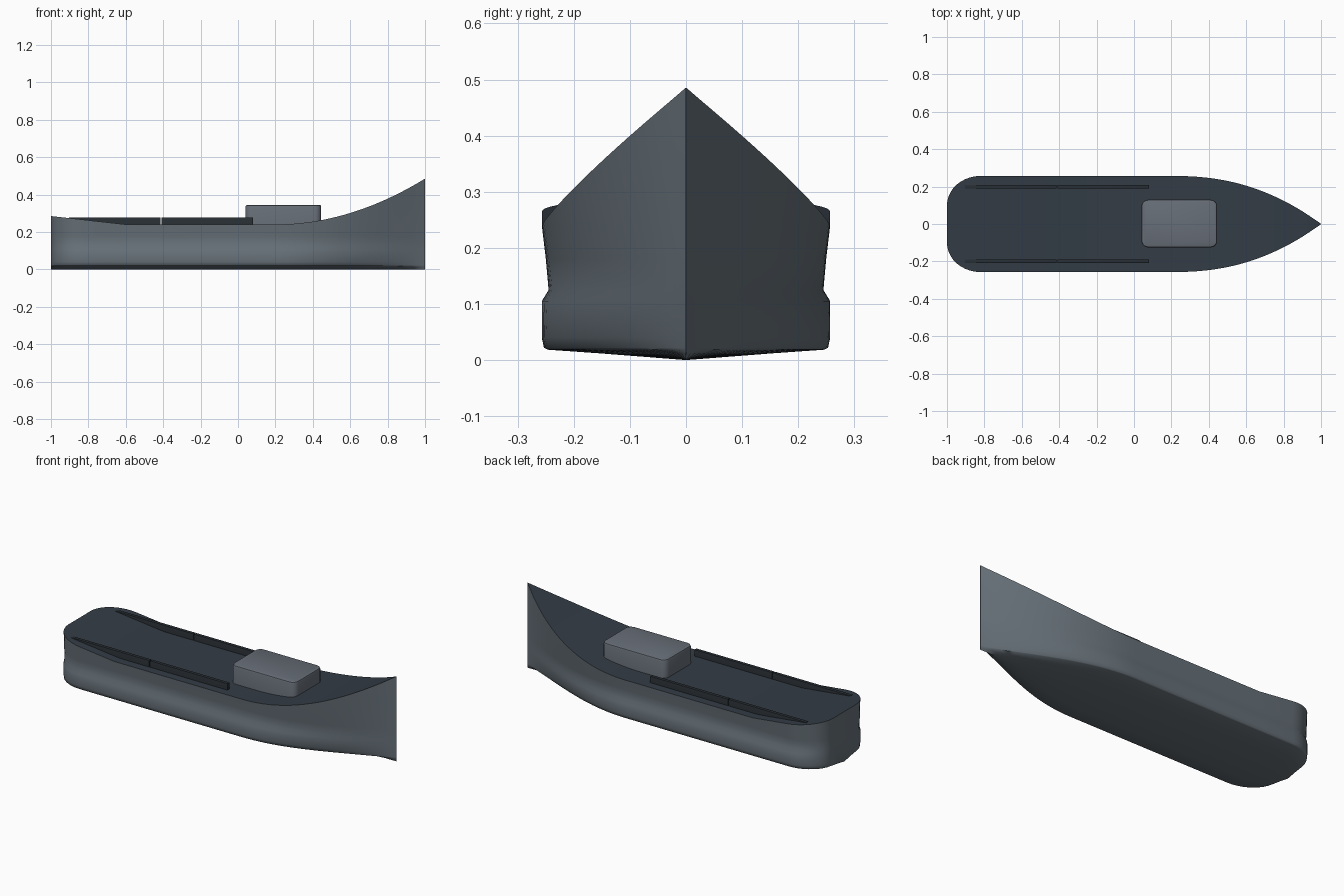
import bpy, bmesh, math

old = bpy.data.objects.get("Cube")
if old:
    bpy.data.objects.remove(old, do_unlink=True)


def material(name, rgb):
    m = bpy.data.materials.new(name)
    m.use_nodes = True
    m.diffuse_color = (*rgb, 1)
    m.node_tree.nodes["Principled BSDF"].inputs["Base Color"].default_value = (*rgb, 1)
    return m


HULL = material("hull grey", (0.135, 0.165, 0.19))
DECK = material("deck dark slate", (0.033, 0.045, 0.06))
CABIN = material("cabin grey", (0.135, 0.155, 0.185))
RAIL = material("rail charcoal", (0.022, 0.028, 0.034))


def finish(name, bm, mats, angle):
    bmesh.ops.recalc_face_normals(bm, faces=bm.faces)
    me = bpy.data.meshes.new(name)
    bm.to_mesh(me)
    bm.free()
    ob = bpy.data.objects.new(name, me)
    bpy.context.collection.objects.link(ob)
    for m in mats:
        me.materials.append(m)
    bpy.ops.object.select_all(action="DESELECT")
    ob.select_set(True)
    bpy.context.view_layer.objects.active = ob
    bpy.ops.object.shade_smooth_by_angle(angle=math.radians(angle))
    return ob


BEAM = 0.257
BOW_START = 0.2


def bow_t(x):
    return max(0.0, (x - BOW_START) / (1 - BOW_START))


def stern_width(x):
    if x >= -0.82:
        return BEAM
    u = (x + 0.82) / 0.18
    return 0.1 + (BEAM - 0.1) * math.sqrt(max(0, 1 - u * u))


def deck_width(x):
    return max(0.001, stern_width(x) * (1 - bow_t(x) ** 2.3))


def bottom_width(x):
    t = bow_t(x)
    fine = 0.8 * math.cos(math.pi * t / 2) + 0.1 * (1 + math.cos(math.pi * t))
    return max(0.001, stern_width(x) * fine)


def sheer(x):
    if x < -0.6:
        return 0.24 + 0.045 * (-0.6 - x) / 0.4
    return 0.24 + 0.245 * bow_t(x) ** 2


def section(x):
    """Half section from beside the keel up to the deck edge."""
    top, wb, wt = sheer(x), bottom_width(x), deck_width(x)
    pts = [(0.6 * wb, 0.012), (0.96 * wb, 0.0185), (0.985 * wb, 0.022)]
    side = [(0.04, 1), (0.105, 1), (0.125, 0.953), (0.18, 0.972), (top, 1)]
    for z, k in side:
        f = ((z - 0.02) / (top - 0.02)) ** 0.7
        pts.append(((wb + (wt - wb) * f) * k, z))
    return pts


# Hull: sections lofted from the rounded stern to the raked bow
stern = [-0.82 - 0.18 * math.cos(math.pi / 2 * i / 10) for i in range(11)]
xs = stern + [-0.6, -0.2] + [BOW_START + 0.8 * i / 24 for i in range(25)]
bm = bmesh.new()
rings = []
for x in xs:
    half = section(x)
    loop = [(-y, z) for y, z in reversed(half)] + [(0, 0)] + half
    rings.append([bm.verts.new((x, y, z)) for y, z in loop])
for a, b in zip(rings, rings[1:]):
    n = len(a)
    for i in range(n):
        j = (i + 1) % n
        f = bm.faces.new((a[i], a[j], b[j], b[i]))
        f.material_index = int(i == n - 1)
bm.faces.new(rings[0])
bm.faces.new(rings[-1])
finish("hull", bm, [HULL, DECK], 50)


def box(name, lo, hi, mat, corner, edge):
    bm = bmesh.new()
    bmesh.ops.create_cube(bm, size=1)
    for v in bm.verts:
        v.co = [(l + h) / 2 + c * (h - l) for l, h, c in zip(lo, hi, v.co)]
    if corner:
        upright = [e for e in bm.edges
                   if abs(e.verts[0].co.z - e.verts[1].co.z) > 0.01]
        bmesh.ops.bevel(bm, geom=upright, offset=corner, segments=5,
                        profile=0.5, affect="EDGES")
    rim = [e for e in bm.edges if all(v.co.z > hi[2] - 0.0001 for v in e.verts)]
    bmesh.ops.bevel(bm, geom=rim, offset=edge, segments=2,
                    profile=0.5, affect="EDGES")
    return finish(name, bm, [mat], 35)


# Cabin block with rounded corners
box("cabin", (0.04, -0.125, 0.21), (0.445, 0.13, 0.345), CABIN, 0.035, 0.01)

# Low deck rails, two lengths on each side
for side, s in (("left", 1), ("right", -1)):
    for part, x0, x1 in (("aft", -0.905, -0.414), ("forward", -0.41, 0.08)):
        y = 0.199 * s
        box(f"{side}_{part}_rail", (x0, y - 0.01, 0.225),
            (x1, y + 0.01, 0.277), RAIL, 0, 0.003)
